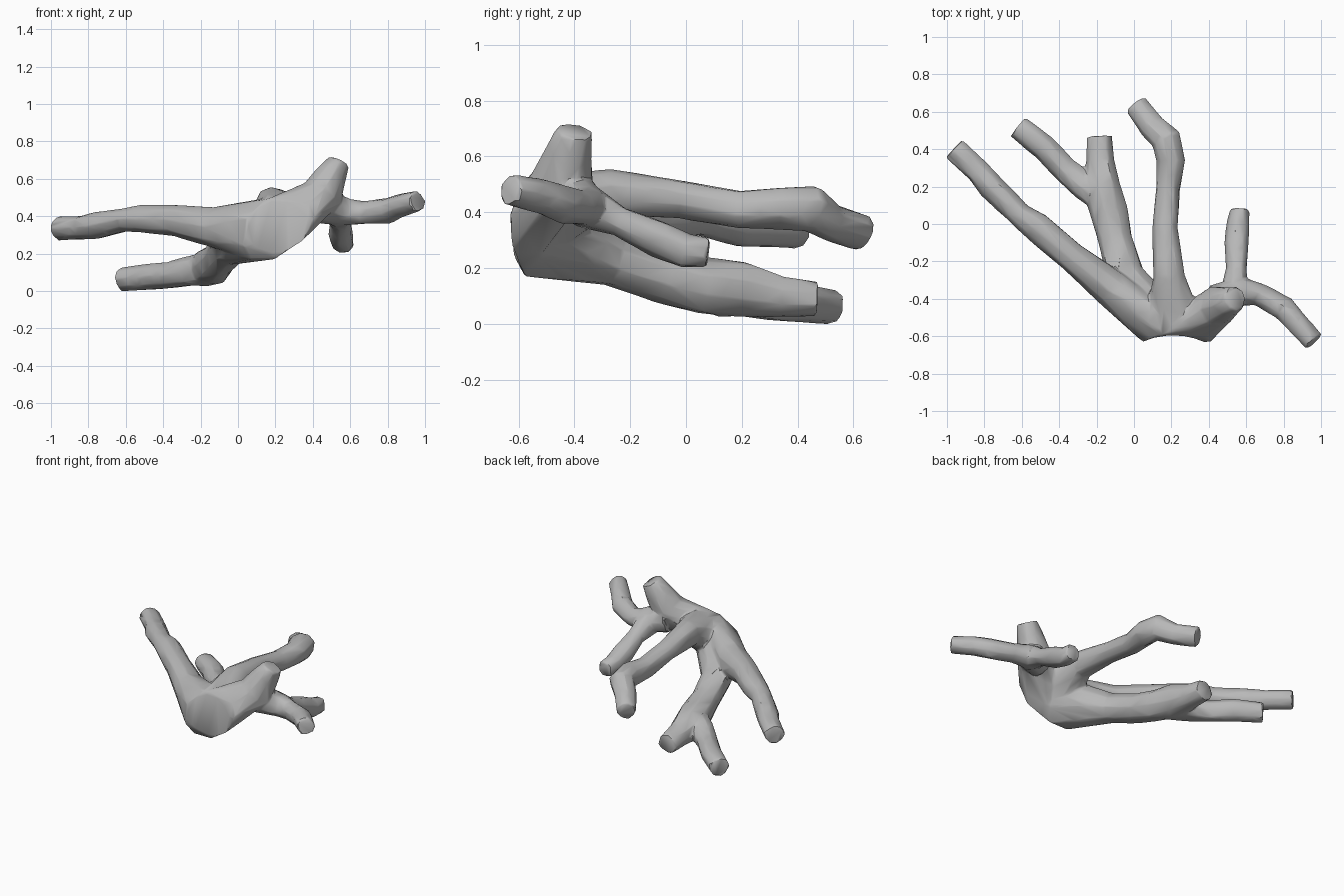
import bpy, bmesh, math, random
from mathutils import Matrix, Vector

random.seed(4)
cube = bpy.data.objects.get("Cube")
if cube:
    bpy.data.objects.remove(cube)

mat = bpy.data.materials.new("Stone grey")
mat.use_nodes = True
GREY = (0.48, 0.48, 0.48, 1)
mat.diffuse_color = GREY
mat.node_tree.nodes["Principled BSDF"].inputs["Base Color"].default_value = GREY

bm = bmesh.new()


def hull(points):
    """Add a closed convex solid around the points."""
    verts = [bm.verts.new(p) for p in points]
    res = bmesh.ops.convex_hull(bm, input=verts)
    loose = {g for g in res["geom_interior"] + res["geom_unused"] if isinstance(g, bmesh.types.BMVert)}
    bmesh.ops.delete(bm, geom=list(loose), context="VERTS")


def ring(centre, direction, radius, sides=9):
    """Slightly uneven cross-section, square to the direction."""
    q = direction.to_track_quat("Z", "Y")
    pts = []
    for i in range(sides):
        a = math.tau * i / sides
        r = radius * random.uniform(0.98, 1.16)
        pts.append(centre + q @ Vector((r * math.cos(a), r * math.sin(a), 0)))
    return pts


def branch(path):
    """Chain of tapered lengths through (x, y, z, radius); returns the first ring."""
    c = [Vector(p[:3]) for p in path]
    n = len(c)
    rings = [ring(c[i], c[min(i + 1, n - 1)] - c[max(i - 1, 0)], path[i][3]) for i in range(n)]
    for a, b in zip(rings, rings[1:]):
        hull(a + b)
    return rings[0]


def add_object(name):
    """Turn the current bmesh into an object."""
    bmesh.ops.recalc_face_normals(bm, faces=bm.faces)
    mesh = bpy.data.meshes.new(name)
    bm.to_mesh(mesh)
    obj = bpy.data.objects.new(name, mesh)
    bpy.context.collection.objects.link(obj)
    return obj


# Branches that grow from the broken base
long_branch = [(-.13, -.335, .355, .1), (-.33, -.175, .39, .079), (-.52, -.015, .395, .073),
               (-.61, .05, .39, .06), (-.76, .2, .355, .067), (-.83, .28, .35, .062), (-.96, .405, .345, .06)]
lower_branch = [(-.05, -.26, .24, .095), (-.105, -.08, .18, .086), (-.135, .06, .145, .096),
                (-.17, .2, .13, .098), (-.18, .34, .105, .074), (-.185, .47, .10, .062)]
upper_branch = [(.19, -.28, .48, .082), (.17, -.02, .46, .065), (.18, .19, .42, .062),
                (.195, .34, .425, .072), (.175, .45, .425, .076), (.1, .52, .375, .064), (.01, .635, .335, .06)]
stub = [(.45, -.44, .53, .1), (.5, -.42, .62, .082), (.54, -.40, .7, .06)]

# Outline of the broken base face, bulging towards its middle height
face = [(.03, .25), (.05, .4), (.15, .5), (.29, .53), (.38, .48), (.41, .4), (.35, .28), (.2, .18), (.07, .18)]
base = [Vector((x, -.635 + 2 * (z - .35) ** 2, z)) for x, z in face]
for path in (long_branch, lower_branch, upper_branch, stub):
    hull(base + branch(path))

# Side forks
branch([(-.15, .13, .13, .085), (-.27, .205, .11, .074), (-.37, .29, .09, .066),
        (-.475, .405, .085, .066), (-.62, .52, .075, .06)])
branch([(.44, -.42, .47, .09), (.58, -.36, .43, .074), (.67, -.38, .425, .058),
        (.8, -.455, .44, .063), (.86, -.52, .465, .056), (.96, -.63, .49, .052)])
branch([(.54, -.36, .43, .074), (.55, -.24, .375, .052), (.55, -.1, .315, .061),
        (.56, 0, .275, .058), (.565, .08, .265, .05)])
coral = add_object("coral_branch")

# Upright cutter that hollows the broken face
bm.clear()
bmesh.ops.create_cone(bm, cap_ends=True, segments=64, radius1=.4, radius2=.4, depth=2,
                      matrix=Matrix.Translation((.21, -.995, .35)))
cutter = add_object("break_cutter")
cutter.hide_render = True
bm.free()

# Fuse the parts into one skin, soften it, cut the break and reduce to broad facets
fuse = coral.modifiers.new("Fuse", "REMESH")
fuse.mode = "VOXEL"
fuse.voxel_size = 0.01
soften = coral.modifiers.new("Soften", "SMOOTH")
soften.factor = 0.5
soften.iterations = 3
cut = coral.modifiers.new("Break", "BOOLEAN")
cut.operation = "DIFFERENCE"
cut.object = cutter
facet = coral.modifiers.new("Facet", "DECIMATE")
facet.ratio = 0.035
depsgraph = bpy.context.evaluated_depsgraph_get()
skin = bpy.data.meshes.new_from_object(coral.evaluated_get(depsgraph))
coral.modifiers.clear()
coral.data = skin
skin.materials.clear()
skin.materials.append(mat)
bpy.data.objects.remove(cutter)

# Rest the lowest point on the ground
low = min(v.co.z for v in skin.vertices)
for v in skin.vertices:
    v.co.z -= low

bpy.context.view_layer.objects.active = coral
coral.select_set(True)
bpy.ops.object.shade_smooth_by_angle(angle=math.radians(35))
